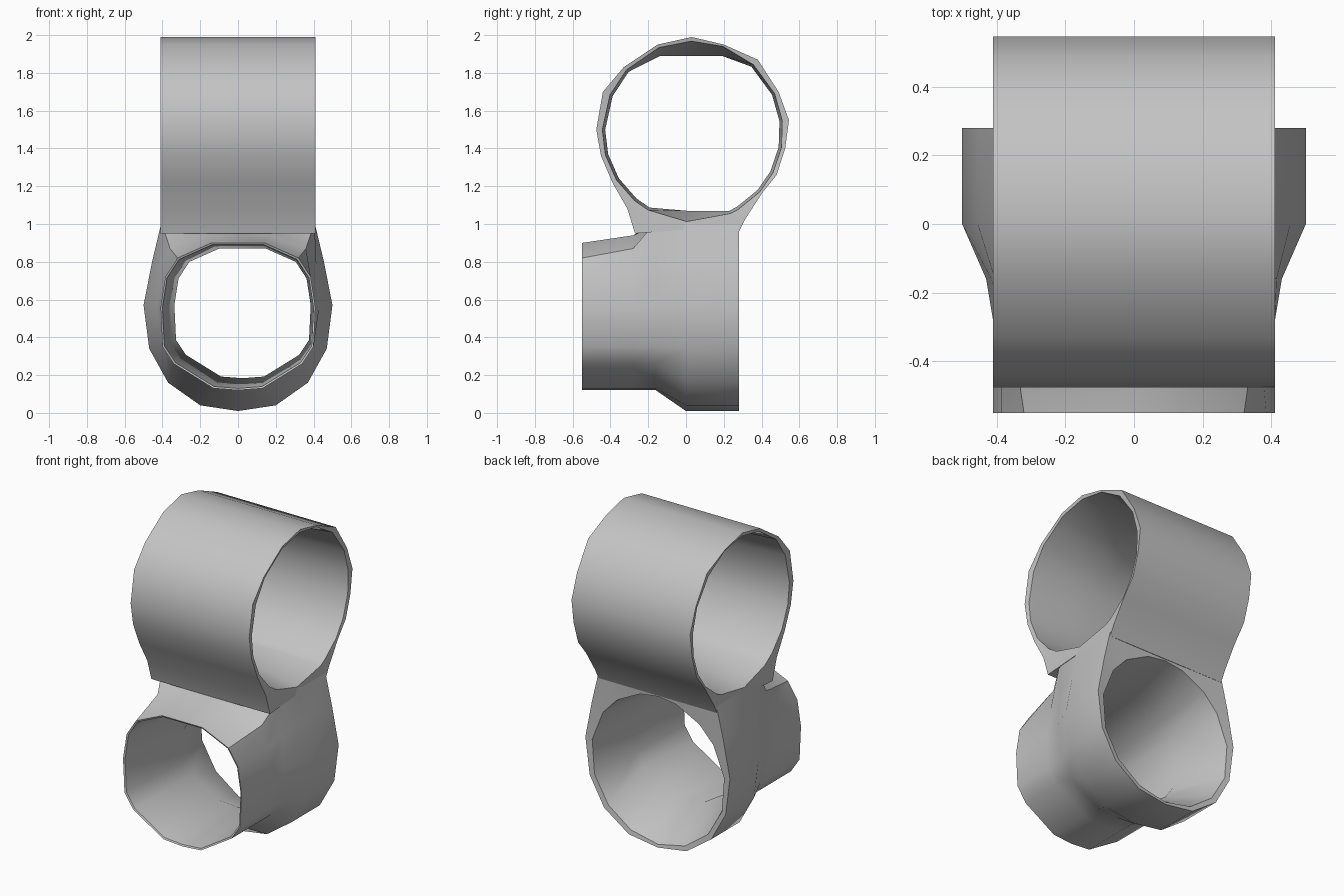
import bpy, bmesh, math
from mathutils import Vector

cube = bpy.data.objects.get("Cube")
if cube:
    bpy.data.objects.remove(cube, do_unlink=True)

grey = bpy.data.materials.new("plain grey")
grey.use_nodes = True
grey.diffuse_color = (0.55, 0.55, 0.55, 1)
grey.node_tree.nodes["Principled BSDF"].inputs["Base Color"].default_value = grey.diffuse_color


def loft(name, rings):
    """Skin a closed chain of rings into a hollow tube with real wall thickness."""
    bm = bmesh.new()
    loops = [[bm.verts.new(p) for p in ring] for ring in rings]
    n = len(loops[0])
    for a, b in zip(loops, loops[1:] + loops[:1]):
        for i in range(n):
            j = (i + 1) % n
            bm.faces.new((a[i], a[j], b[j], b[i]))
    bmesh.ops.recalc_face_normals(bm, faces=bm.faces)
    mesh = bpy.data.meshes.new(name)
    bm.to_mesh(mesh)
    bm.free()
    mesh.materials.append(grey)
    obj = bpy.data.objects.new(name, mesh)
    bpy.context.collection.objects.link(obj)
    bpy.ops.object.select_all(action='DESELECT')
    obj.select_set(True)
    bpy.context.view_layer.objects.active = obj
    bpy.ops.object.shade_smooth_by_angle(angle=math.radians(38))


def radial(points, centre, radius):
    """Project profile points onto a circle around the centre."""
    c = Vector(centre)
    return [c + (Vector(p) - c).normalized() * radius for p in points]


def scaled(points, centre, factor):
    c = Vector(centre)
    return [c + (Vector(p) - c) * factor for p in points]


def mirrored(half):
    return half + [(-x, z) for x, z in half[-2:0:-1]]


def across(points, x):
    return [(x, y, z) for y, z in points]


def along(points, y):
    return [(x, y, z) for x, z in points]


# Upper tube, running side to side, with its underside drawn in to a waist
upper = [(0.03, 1.99), (-0.15, 1.95), (-0.33, 1.83), (-0.44, 1.7), (-0.475, 1.5),
         (-0.45, 1.36), (-0.39, 1.22), (-0.31, 1.08), (-0.27, 0.95), (0, 0.97),
         (0.28, 0.96), (0.31, 1.02), (0.4, 1.16), (0.48, 1.26), (0.525, 1.4),
         (0.545, 1.55), (0.49, 1.7), (0.38, 1.87), (0.2, 1.95)]
upper_centre = (0.035, 1.49)
upper_rim = radial(upper, upper_centre, 0.478)
# The bore narrows towards the middle, with a flatter floor and ceiling
upper_bore = [(y, min(max(z, 1.07), 1.89)) for y, z in radial(upper, upper_centre, 0.463)]

loft("upper_tube", [across(upper, -0.41), across(upper, 0.41), across(upper_rim, 0.405),
                    across(upper_bore, 0.1), across(upper_bore, -0.1),
                    across(upper_rim, -0.405)])

# Lower tube, running front to back: narrow mouth, then a wider body with a neck
body = [(0, 0.01), (0.2, 0.04), (0.37, 0.16), (0.47, 0.34), (0.5, 0.57),
        (0.455, 0.8), (0.405, 1.01), (0.14, 0.99), (0, 0.99)]
mouth = [(0, 0.12), (0.13, 0.13), (0.34, 0.26), (0.4, 0.35), (0.41, 0.56),
         (0.385, 0.72), (0.32, 0.82), (0.14, 0.9), (0, 0.9)]
shoulder = mouth[:4] + [(0.43, 0.56), (0.415, 0.78)] + body[6:]
collar = mouth[:6] + [(0.36, 0.87), (0.16, 0.94), (0, 0.94)]
body, mouth, shoulder, collar = map(mirrored, (body, mouth, shoulder, collar))
back_rim = radial(body, (0, 0.49), 0.462)

loft("lower_tube", [along(mouth, -0.55), along(collar, -0.28), along(shoulder, -0.16),
                    along(body, 0), along(body, 0.28), along(back_rim, 0.275),
                    along(scaled(mouth, (0.2, 0.65), 0.88), -0.05),
                    along(scaled(mouth, (0, 0.51), 0.975), -0.545)])
